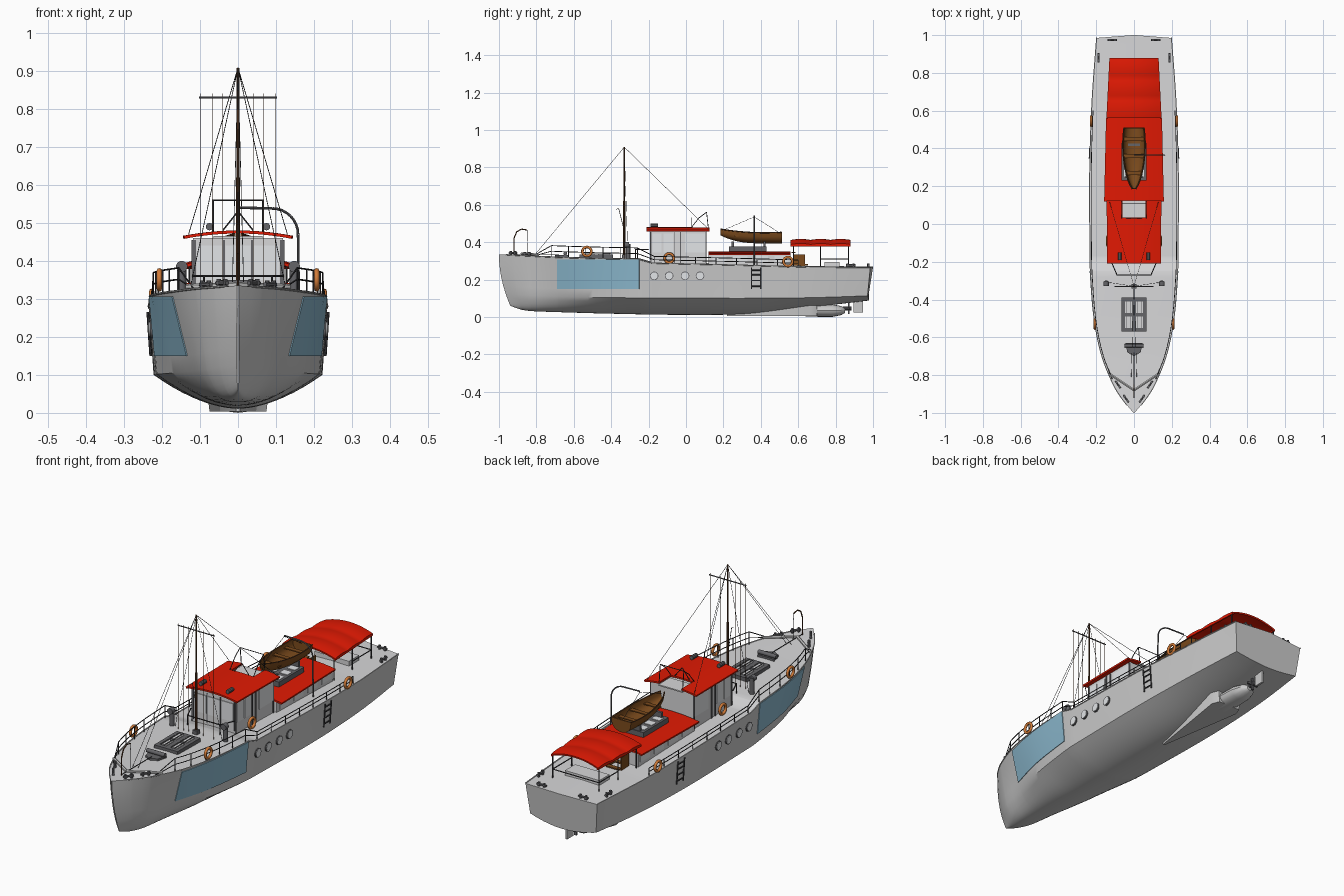
import bpy, bmesh, math
from mathutils import Vector, Matrix

if "Cube" in bpy.data.objects:
    bpy.data.objects.remove(bpy.data.objects["Cube"])


def material(name, *rgb):
    m = bpy.data.materials.new(name)
    m.use_nodes = True
    m.diffuse_color = (*rgb, 1)
    m.node_tree.nodes["Principled BSDF"].inputs["Base Color"].default_value = (*rgb, 1)
    return m


GREY = material("hull grey", .6, .6, .6)
PALE = material("pale deck and cabin", .68, .68, .69)
GLASS = material("pale glass", .82, .84, .86)
METAL = material("grey metal", .13, .13, .14)
DARK = material("dark metal", .045, .045, .05)
RED = material("red canvas", .75, .01, .001)
BLUE = material("blue panel", .27, .5, .64)
WOOD = material("boat wood", .2, .07, .012)
MAST = material("mast wood", .1, .04, .015)
ORANGE = material("lifebuoy orange", .65, .2, .04)


def finish(name, bm, mat, smooth=True, thick=0):
    bmesh.ops.recalc_face_normals(bm, faces=bm.faces)
    if thick:
        bmesh.ops.solidify(bm, geom=bm.faces[:], thickness=thick)
        bmesh.ops.recalc_face_normals(bm, faces=bm.faces)
    me = bpy.data.meshes.new(name)
    bm.to_mesh(me)
    bm.free()
    ob = bpy.data.objects.new(name, me)
    bpy.context.collection.objects.link(ob)
    me.materials.append(mat)
    if smooth:
        bpy.ops.object.select_all(action="DESELECT")
        ob.select_set(True)
        bpy.context.view_layer.objects.active = ob
        bpy.ops.object.shade_smooth_by_angle(angle=math.radians(32))
    return ob


def flip(p):
    return (-p[0], p[1], p[2])


def loft(name, rings, mat, closed=True, caps=True, thick=0, skip=None):
    bm = bmesh.new()
    rows = [[bm.verts.new(p) for p in r] for r in rings]
    n = len(rows[0])
    for a, b in zip(rows, rows[1:]):
        for i in range(n if closed else n - 1):
            j = (i + 1) % n
            mid = (a[i].co + b[j].co) / 2
            if not (skip and skip(mid)):
                bm.faces.new((a[i], a[j], b[j], b[i]))
    if caps:
        bm.faces.new(rows[0])
        bm.faces.new(rows[-1])
    return finish(name, bm, mat, True, thick)


def rods(name, paths, r, mat, mirror=False, sides=6):
    bm = bmesh.new()
    if mirror:
        paths = paths + [[flip(p) for p in path] for path in paths]
    for path in paths:
        for a, b in zip(path, path[1:]):
            a, b = Vector(a), Vector(b)
            m = Matrix.Translation((a + b) / 2) @ (b - a).to_track_quat("Z", "Y").to_matrix().to_4x4()
            bmesh.ops.create_cone(bm, cap_ends=True, segments=sides, radius1=r, radius2=r,
                                  depth=(b - a).length, matrix=m)
    return finish(name, bm, mat, sides > 6)


def boxes(name, items, mat, mirror=False):
    bm = bmesh.new()
    if mirror:
        items = items + [(flip(c), s) for c, s in items]
    for c, s in items:
        bmesh.ops.create_cube(bm, size=1, matrix=Matrix.Translation(c) @ Matrix.Diagonal((*s, 1)))
    return finish(name, bm, mat, False)


def spread(a, b, n):
    return [a + (b - a) * i / n for i in range(n + 1)]


# Hull stations: y, sheer half width, sheer z, chine half width, chine z, keel z
STATIONS = [(-1, .003, .335, .003, .125, .06), (-.93, .06, .33, .046, .121, .04),
            (-.85, .11, .326, .082, .116, .032), (-.69, .173, .318, .122, .11, .026),
            (-.5, .211, .312, .174, .105, .02), (-.25, .231, .307, .212, .102, .014),
            (-.18, .233, .287, .216, .102, .012), (.3, .234, .276, .222, .1, .015),
            (.65, .222, .266, .21, .103, .05), (.985, .198, .264, .182, .113, .088)]


def station(y):
    k = max(i for i in range(len(STATIONS) - 1) if STATIONS[i][0] <= y or i == 0)
    a, b = STATIONS[k], STATIONS[k + 1]
    t = (y - a[0]) / (b[0] - a[0])
    out = []
    for c in range(1, 6):
        def slope(i):
            lo, hi = STATIONS[max(i - 1, 0)], STATIONS[min(i + 1, len(STATIONS) - 1)]
            return (hi[c] - lo[c]) / (hi[0] - lo[0]) * (b[0] - a[0])
        d = b[c] - a[c]
        if c == 2:
            out.append(a[c] + d * t)
        else:
            m, n = slope(k), slope(k + 1)
            out.append(a[c] + m * t + (3 * d - 2 * m - n) * t * t + (m + n - 2 * d) * t ** 3)
    return out


def side_x(y, z):
    xs, zs, xc, zc, _ = station(y)
    return xc + (xs - xc) * (z - zc) / (zs - zc)


def deck_z(y):
    return station(y)[1]


def hull_ring(y):
    xs, zs, xc, zc, zk = station(y)
    full = 1.8 + 1.2 * min(1, max(0, (-.4 - y) / .4))
    half = [(xc * u, zk + (zc - zk) * u ** full) for u in spread(0, 1, 9)]
    half += [(xc + (xs - xc) * v, zc + (zs - zc) * v) for v in spread(0, 1, 5)[1:]]
    pts = half + [(0, zs + .03 * xs)] + [(-x, z) for x, z in reversed(half[1:])]
    bow, stern = max(0, (-.8 - y) / .2), max(0, (y - .85) / .135)
    def shift(x, z):
        down = (zs - z) / zs
        return bow * .09 * down ** 2 + stern * (.015 * (1 - (x / xs) ** 2) - .03 * down)
    return [(x, y + shift(x, z), z) for x, z in pts]


ys = sorted(set(spread(-1, .985, 50) + [s[0] for s in STATIONS]))
hull = loft("hull", [hull_ring(y) for y in ys], GREY)
hull.data.materials.append(PALE)
for face in hull.data.polygons:
    face.material_index = int(face.normal.z > .7)
rods("toe_rail", [[(station(y)[0], y, deck_z(y) + .001) for y in ys[1:]]], .003, GREY, True)

# Side panels and portholes
for s, label in ((1, "left"), (-1, "right")):
    loft(label + "_blue_panel", [[(s * (side_x(y, z) + .004), y, z) for z in spread(.15, .306, 4)]
         for y in spread(-.69, -.25, 12)], BLUE, False, False, .003)
ports = [(side_x(y, .22), y, .22) for y in (-.17, -.09, -.005, .075)]
rods("porthole_rims", [[(x - .01, y, z), (x + .005, y, z)] for x, y, z in ports], .023, METAL, True, 20)
rods("porthole_glass", [[(x, y, z), (x + .007, y, z)] for x, y, z in ports], .019, GLASS, True, 20)

# Skeg, stern tube, propeller, rudder
loft("skeg", [[(-w, y, .004), (w, y, .004), (w * 1.1, y, .07), (-w * 1.1, y, .07)]
     for y, w in ((.22, .005), (.66, .075), (.7, .06))], GREY)
loft("stern_tube", [[(w * math.cos(a), y, .034 + h * math.sin(a)) for a in spread(0, math.tau, 16)[:-1]]
     for y, w, h in ((.64, .06, .032), (.78, .055, .034), (.83, .04, .024), (.85, .015, .012))], GREY)
rods("propeller_shaft", [[(0, .84, .045), (0, .885, .045)]], .01, METAL, False, 10)
boxes("propeller_blades", [((0, .87, .045), (.012, .008, .06)), ((0, .87, .045), (.06, .008, .012))], METAL)
boxes("rudder", [((0, .92, .06), (.01, .05, .075))], GREY)

# Wheelhouse
boxes("wheelhouse_walls", [((0, -.04, .365), (.236, .3, .19))], PALE)
panes = [((.119, y, .395), (.005, w, .1)) for y, w in ((-.155, .05), (-.095, .05), (.05, .11))]
boxes("wheelhouse_side_glass", panes, GLASS, True)
boxes("wheelhouse_front_glass", [((x, -.191, .395), (.065, .005, .09)) for x in (-.075, 0, .075)], GLASS)
boxes("wheelhouse_posts", [((.119, y, .37), (.007, .005, .17)) for y in (-.188, -.06, -.03, .108)]
      + [((x, -.19, .38), (.005, .007, .15)) for x in (.037, .113)], METAL, True)


def roof(name, y0, y1, w0, w1, z, crown, steps, wave=0, skip=None, drop=0):
    rings = []
    for y in spread(y0, y1, steps):
        t = (y - y0) / (y1 - y0)
        w = w0 + (w1 - w0) * t
        ring = [(w * u, y, z + crown * (1 - u * u) + wave * abs(math.sin(3 * math.pi * t)))
                for u in spread(-1, 1, 14)]
        if drop:
            ring = [(-w, y, z - drop)] + ring + [(w, y, z - drop)]
        rings.append(ring)
    return loft(name, rings, RED, False, False, .008, skip)


roof("wheelhouse_roof", -.21, .125, .142, .145, .466, .014, 11,
     skip=lambda p: p.y > .035 and abs(p.x) < .06)
boxes("roof_hatch_floor", [((0, .08, .462), (.13, .09, .006))], PALE)
rods("roof_lamps", [[(.075, -.19, .49), (.075, -.15, .49)]], .01, METAL, True, 10)
rods("front_handrail", [[(.12, -.2, .36), (.09, -.27, .36), (-.09, -.27, .36), (-.12, -.2, .36)]], .003, DARK)
rods("front_handrail_legs", [[(.09, -.27, .36), (.09, -.27, .3)]], .003, DARK, True)
rods("roof_frame", [[(.065, .12, .47), (.065, .11, .56), (0, .11, .56)],
     [(.065, .03, .48), (.065, .07, .53), (.065, .11, .56)], [(.04, .03, .48), (0, .03, .53)]], .002, DARK, True)

# Aft cabin with its skylight
boxes("aft_cabin_walls", [((0, .34, .3), (.26, .44, .07))], PALE)
boxes("aft_cabin_windows", [((.13, y, .308), (.005, .075, .036)) for y in (.18, .29, .4, .51)], GLASS, True)
roof("aft_cabin_roof", .12, .56, .158, .148, .338, .012, 8)
boxes("cabin_skylight", [((0, .33, .363), (.13, .2, .025))], METAL)
boxes("cabin_skylight_panes", [((.033, y, .376), (.042, .035, .004)) for y in (.27, .33, .39)], GLASS, True)
boxes("dinghy_chocks", [((0, y, .388), (.09, .012, .03)) for y in (.25, .42)], METAL)

# Awning over the stern seats
roof("stern_awning", .56, .88, .146, .13, .388, .024, 24, .005, None, .01)
rods("awning_posts", [[(.128, y, .26), (.128, y, .39)] for y in (.575, .72, .87)]
     + [[(.128, .72, .31), (.128, .87, .31), (0, .87, .31)]], .0028, DARK, True)
boxes("stern_seat", [((0, .78, .278), (.19, .08, .03))], PALE)
boxes("cabin_steps", [((-.05, .575 + .022 * i, .345 - .022 * i), (.07, .022, .006)) for i in range(4)]
      + [((x, .605, .3), (.006, .06, .07)) for x in (-.085, -.015)], WOOD)

# Dinghy
rings = []
for t in spread(0, 1, 14):
    w = .003 + .057 * math.sin(math.pi * (.01 + .68 * t)) ** .6
    top, low = .443 + .027 * (1 - t) ** 2 + .01 * t * t, .392 + .045 * (1 - t) ** 4
    rings.append([(w * math.sin(a), .185 + .325 * t, top - (top - low) * max(0, math.cos(a)) ** .7)
                  for a in spread(-math.pi / 2, math.pi / 2, 12)])
loft("dinghy_hull", rings, WOOD, False, False, .004)
loft("dinghy_transom", [[(x, y, z) for x, _, z in rings[-1]] for y in (.505, .512)], WOOD)
rods("dinghy_gunwale", [[r[0] for r in rings], [r[-1] for r in rings]], .003, MAST)
boxes("dinghy_thwarts", [((0, y, .434), (w, .022, .005)) for y, w in ((.27, .09), (.36, .108), (.45, .105))], WOOD)

# Davit with slings
arc = [(.09 + .068 * math.sin(a), .365, .47 + .068 * math.cos(a)) for a in spread(0, math.pi / 2, 8)]
rods("davit", [[(0, .365, .54)] + arc + [(.16, .365, .27)]], .0035, METAL, False, 8)
rods("davit_slings", [[(0, .19, .46), (0, .365, .535), (0, .5, .45)]], .001, DARK)

# Mast and rigging
TOP = (0, -.33, .908)
rods("mast", [[(0, -.33, .3), (0, -.33, .62)]], .0055, MAST, False, 10)
rods("topmast", [[(0, -.33, .62), TOP]], .0035, MAST, False, 8)
rods("crosstree", [[(-.102, -.33, .83), (.102, -.33, .83)]], .003, METAL)
rods("halyards", [[(x, -.33, .84), (x, -.33, .31)] for x in (.04, .068, .098)], .0011, MAST, True)
rods("stays", [[TOP, (.13, .12, .47)], [TOP, (.13, -.31, .31)], [TOP, (.015, -.81, .33)]], .001, DARK, True)
rods("mast_lamp_bracket", [[(0, -.33, .46), (0, -.36, .58), (0, -.375, .575)]], .0015, DARK)
boxes("mast_step", [((0, -.33, .32), (.025, .025, .03))], METAL)


# Deck rails
def rail(h, y0, y1, n):
    return [(station(y)[0] - .008, y, deck_z(y) + h) for y in spread(y0, y1, n)]


for label, h in (("upper", .062), ("lower", .032)):
    foot = (station(-.82)[0] - .008, -.82, deck_z(-.82))
    rods(label + "_rail", [[foot] + rail(h, -.72, -.26, 8) + rail(h * .6, -.17, .6, 10)], .0022, DARK, True)
rods("rail_posts", [[(x, y, deck_z(y)), (x, y, z)] for x, y, z in
     rail(.062, -.72, -.26, 5) + rail(.037, -.17, .6, 7)], .0022, DARK, True)

# Lifebuoys and boarding ladders
for y, z, x in ((-.53, .35, .207), (-.09, .315, .14), (.545, .296, .227)):
    for s in (-1, 1):
        bpy.ops.mesh.primitive_torus_add(location=(s * x, y, z), rotation=(0, math.pi / 2, 0), major_radius=.024,
                                         minor_radius=.007, major_segments=24, minor_segments=8)
        ob = bpy.context.object
        ob.name = "lifebuoy"
        ob.data.materials.append(ORANGE)
        bpy.ops.object.shade_smooth()


def on_side(y, z):
    return (side_x(y, z) + .005, y, z)


rods("boarding_ladders", [[on_side(y, .15), on_side(y, .265)] for y in (.35, .4)]
     + [[on_side(.35, z), on_side(.4, z)] for z in (.165, .195, .225, .25)], .0035, DARK, True)

# Foredeck fittings
boxes("deck_hatch", [((0, -.48, .322), (.13, .18, .024))], METAL)
boxes("deck_hatch_panes", [((.029, y, .335), (.036, .06, .004)) for y in (-.52, -.44)], PALE, True)
boxes("deck_hatch_bars", [((x, -.48, .338), (.004, .15, .004)) for x in (.02, .038)], METAL, True)
loft("windlass_base", [[(.045, -.63, z), (-.045, -.63, z), (-.035, -.68, z), (0, -.7, z), (.035, -.68, z)]
     for z in (.315, .332)], METAL)
rods("windlass_drum", [[(-.05, -.645, .34), (.05, -.645, .34)]], .01, METAL, False, 12)
rods("anchor_chain", [[(0, -.68, .335), (0, -.92, .336)]], .002, DARK)
rods("breakwater", [[(.135, -.79, .332), (0, -.88, .338)]], .007, GREY, True)
rods("bow_davit", [[(0, -.92, .33), (0, -.92, .42), (0, -.905, .455), (0, -.88, .47), (0, -.85, .465)]], .003, MAST)
rods("bow_davit_line", [[(0, -.85, .465), (0, -.845, .34)]], .0012, DARK)
rods("vent_pipes", [[(.148, -.31, .3), (.148, -.31, .39)]], .012, METAL, True, 12)
rods("vent_cowls", [[(.148, -.305, .385), (.148, -.328, .385)]], .015, METAL, True, 14)

# Mooring bitts: x, y, then half length along x and y
bitts = [(.085, -.85, .014, .02), (.042, -.925, .014, .02), (.115, .975, .025, 0), (.188, .88, 0, .025)]
rods("bitt_posts", [[(x + k * dx * .6, y + k * dy * .6, deck_z(y)), (x + k * dx * .6, y + k * dy * .6, deck_z(y) + .022)]
     for x, y, dx, dy in bitts for k in (-1, 1)], .006, METAL, True, 8)
rods("bitt_bars", [[(x - dx, y - dy, deck_z(y) + .012), (x + dx, y + dy, deck_z(y) + .012)]
     for x, y, dx, dy in bitts], .006, METAL, True)
